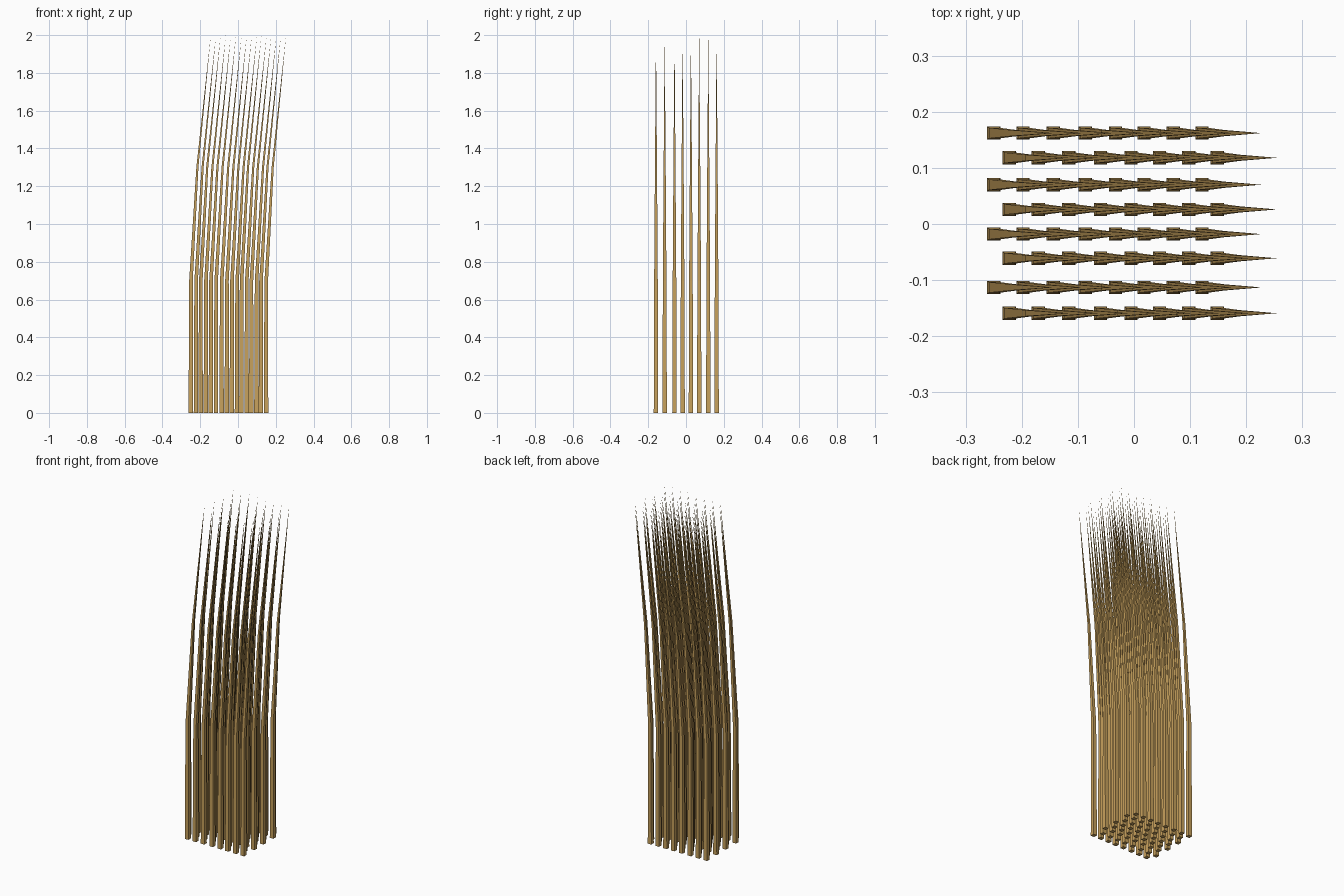
import bpy, bmesh

if "Cube" in bpy.data.objects:
    bpy.data.objects.remove(bpy.data.objects["Cube"])

# straw-gold material
mat = bpy.data.materials.new("straw")
mat.diffuse_color = (0.58, 0.36, 0.11, 1)
mat.use_nodes = True
mat.node_tree.nodes["Principled BSDF"].inputs["Base Color"].default_value = mat.diffuse_color

# one square bristle: (height, sideways bend, half width) up to a fine tip
SECTIONS = [(0.0, 0.0, 0.0118), (0.7, 0.001, 0.0095), (1.3, 0.035, 0.0055)]
TIP = (0.106, 0, 2.0)

bm = bmesh.new()
rings = [[bm.verts.new((bend + sx * w, sy * w, z))
          for sx, sy in ((-1, -1), (1, -1), (1, 1), (-1, 1))]
         for z, bend, w in SECTIONS]
tip = bm.verts.new(TIP)
bm.faces.new(rings[0][::-1])
for low, high in zip(rings, rings[1:]):
    for i in range(4):
        j = (i + 1) % 4
        bm.faces.new((low[i], low[j], high[j], high[i]))
for i in range(4):
    bm.faces.new((rings[-1][i], rings[-1][(i + 1) % 4], tip))
bmesh.ops.recalc_face_normals(bm, faces=bm.faces)
mesh = bpy.data.meshes.new("bristle")
bm.to_mesh(mesh)
bm.free()
mesh.materials.append(mat)

# staggered rows of bristles, front to back
ROW_Y = [-0.159, -0.113, -0.061, -0.018, 0.026, 0.070, 0.118, 0.162]
COL_X = [-0.250, -0.198, -0.144, -0.087, -0.033, 0.018, 0.070, 0.121]
for r, y in enumerate(ROW_Y):
    shift = 0.0275 if r % 2 == 0 else 0
    for c, x in enumerate(COL_X):
        ob = bpy.data.objects.new(f"bristle_row{r + 1}_{c + 1}", mesh)
        ob.location = (x + shift, y, 0)
        bpy.context.collection.objects.link(ob)
